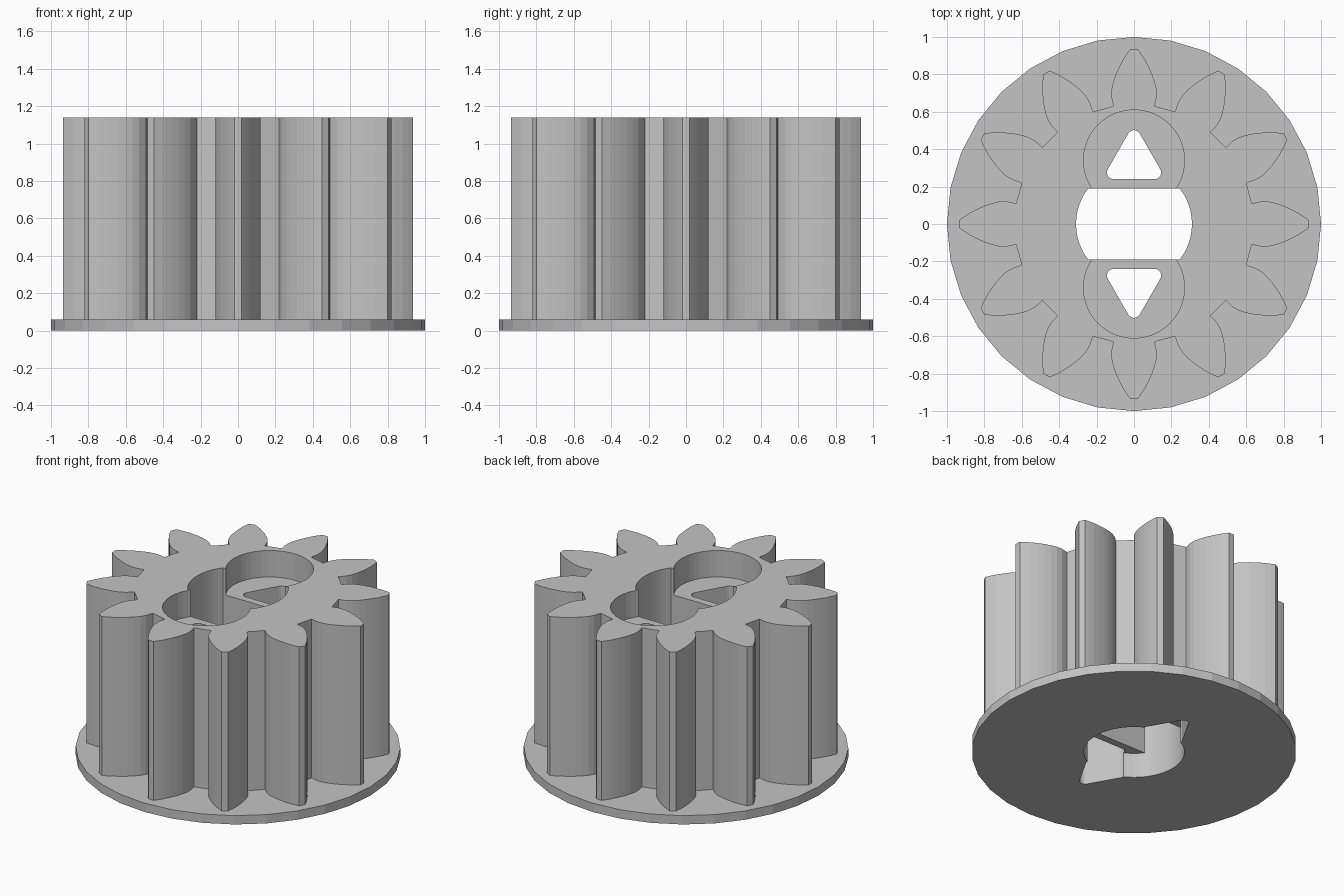
import bpy, bmesh
from math import sin, cos, pi, radians, asin
from mathutils import Matrix, Vector

if "Cube" in bpy.data.objects:
    bpy.data.objects.remove(bpy.data.objects["Cube"], do_unlink=True)

grey = bpy.data.materials.new("light_grey")
grey.use_nodes = True
colour = (0.55, 0.55, 0.55, 1)
grey.diffuse_color = colour
grey.node_tree.nodes["Principled BSDF"].inputs["Base Color"].default_value = colour

HEIGHT, FLANGE = 1.14, 0.06
FLOOR, RECESS = 0.96, 0.17
HUB_R, SLOT_Y = 0.31, 0.19


def prism(name, outline, z0, z1):
    """Extrude a counter-clockwise outline from z0 to z1."""
    bm = bmesh.new()
    face = bm.faces.new([bm.verts.new((p[0], p[1], z0)) for p in outline])
    top = bmesh.ops.extrude_face_region(bm, geom=[face])["geom"]
    moved = [v for v in top if isinstance(v, bmesh.types.BMVert)]
    bmesh.ops.translate(bm, verts=moved, vec=(0, 0, z1 - z0))
    bmesh.ops.recalc_face_normals(bm, faces=bm.faces[:])
    mesh = bpy.data.meshes.new(name)
    bm.to_mesh(mesh)
    bm.free()
    mesh.materials.append(grey)
    obj = bpy.data.objects.new(name, mesh)
    bpy.context.collection.objects.link(obj)
    return obj


def arc(r, a0, a1, n, cx=0, cy=0):
    return [(cx + r * cos(a0 + (a1 - a0) * i / n),
             cy + r * sin(a0 + (a1 - a0) * i / n)) for i in range(n + 1)]


def circle(r, n, cx=0, cy=0):
    return arc(r, 0, 2 * pi, n, cx, cy)[:-1]


def combine(target, tool, operation):
    mod = target.modifiers.new(tool.name, "BOOLEAN")
    mod.operation, mod.solver, mod.object = operation, "EXACT", tool
    bpy.context.view_layer.objects.active = target
    bpy.ops.object.modifier_apply(modifier=mod.name)
    bpy.data.objects.remove(tool, do_unlink=True)


# Toothed body: half a tooth flank as (radius, half width), mirrored and repeated
flank = [(0.63, 0.11), (0.68, 0.121), (0.72, 0.12), (0.76, 0.111), (0.80, 0.097),
         (0.84, 0.079), (0.88, 0.058), (0.91, 0.038), (0.935, 0.02)]
tooth = [Vector((r, -w)) for r, w in flank] + [Vector((r, w)) for r, w in reversed(flank)]
outline = []
for i in range(12):
    turn = Matrix.Rotation(radians(30 * i), 2)
    outline += [turn @ p for p in tooth]
gear = prism("gear", outline, FLANGE / 2, HEIGHT)

# Thin base flange
combine(gear, prism("flange", circle(1, 32), 0, FLANGE), "UNION")

# Central slot with rounded ends, and the round recess under it
a = asin(SLOT_Y / HUB_R)
slot = arc(HUB_R, -a, a, 12) + arc(HUB_R, pi - a, pi + a, 12)
combine(gear, prism("slot", slot, -0.2, HEIGHT + 0.2), "DIFFERENCE")
combine(gear, prism("recess", circle(HUB_R, 56), -0.2, RECESS), "DIFFERENCE")

# Round pockets with rounded triangular holes, front and back
for side, label in ((1, "back"), (-1, "front")):
    combine(gear, prism(label + "_pocket", circle(0.27, 48, 0, side * 0.34),
                        FLOOR, HEIGHT + 0.2), "DIFFERENCE")
    r = 0.035
    corners = [((0.11, 0.275), -90), ((0, 0.467), 30), ((-0.11, 0.275), 150)]
    tri = []
    for (cx, cy), start in corners:
        tri += arc(r, radians(start), radians(start + 120), 6, cx, cy)
    tri = [(x * side, y * side) for x, y in tri]
    combine(gear, prism(label + "_hole", tri, -0.2, HEIGHT + 0.1), "DIFFERENCE")
